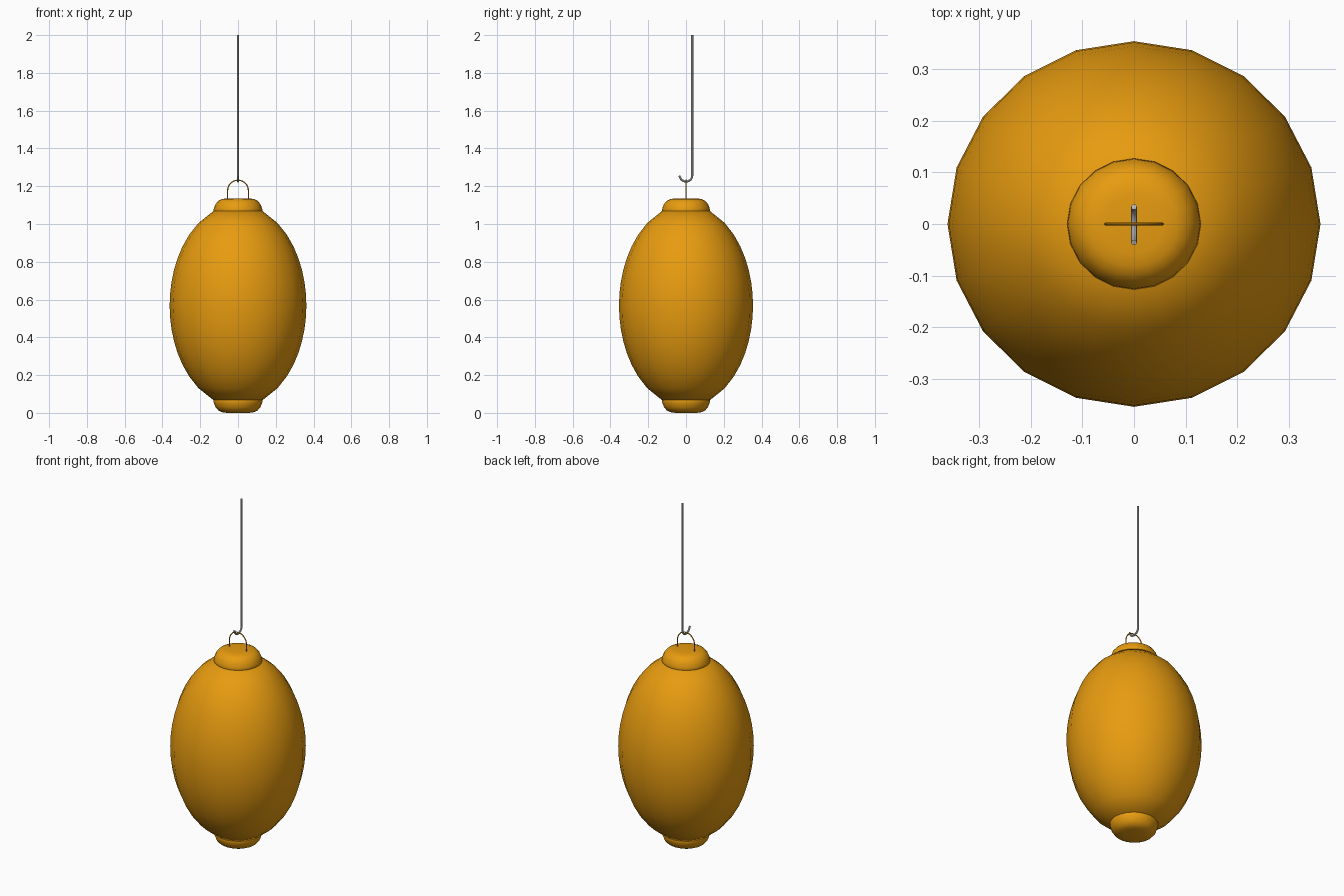
import bpy, bmesh
from math import sin, cos, pi, sqrt

if "Cube" in bpy.data.objects:
    bpy.data.objects.remove(bpy.data.objects["Cube"])

MID = 0.568          # height of the lantern's middle
SIDES = 20
Y_SCALE = 0.98       # the lantern is slightly narrower front to back


def material(name, rgb):
    m = bpy.data.materials.new(name)
    m.diffuse_color = (*rgb, 1)
    m.use_nodes = True
    m.node_tree.nodes["Principled BSDF"].inputs["Base Color"].default_value = m.diffuse_color
    return m


def add_object(name, bm, mat=None, angle=40):
    bmesh.ops.recalc_face_normals(bm, faces=bm.faces)
    me = bpy.data.meshes.new(name)
    bm.to_mesh(me)
    bm.free()
    ob = bpy.data.objects.new(name, me)
    bpy.context.collection.objects.link(ob)
    if mat:
        me.materials.append(mat)
    bpy.ops.object.select_all(action='DESELECT')
    ob.select_set(True)
    bpy.context.view_layer.objects.active = ob
    bpy.ops.object.shade_smooth_by_angle(angle=angle * pi / 180)
    return ob


def bridge(bm, rings):
    for a, b in zip(rings, rings[1:]):
        n = len(a)
        for i in range(n):
            j = (i + 1) % n
            bm.faces.new((a[i], a[j], b[j], b[i]))
    bm.faces.new(rings[0][::-1])
    bm.faces.new(rings[-1])


def lathe(name, profile, mat):
    bm = bmesh.new()
    rings = []
    for r, z in profile:
        rings.append([bm.verts.new((r * cos(2 * pi * i / SIDES),
                                    r * Y_SCALE * sin(2 * pi * i / SIDES), z))
                      for i in range(SIDES)])
    bridge(bm, rings)
    return add_object(name, bm, mat)


def wire(name, path, radius, plane, mat=None, sides=8):
    """Round wire along a flat path of (u, z) points; plane is 'x' or 'y'."""
    bm = bmesh.new()
    rings = []
    for k, (u, z) in enumerate(path):
        u0, z0 = path[max(k - 1, 0)]
        u1, z1 = path[min(k + 1, len(path) - 1)]
        d = sqrt((u1 - u0) ** 2 + (z1 - z0) ** 2)
        nu, nz = -(z1 - z0) / d, (u1 - u0) / d
        ring = []
        for i in range(sides):
            a = 2 * pi * i / sides
            p, q = radius * cos(a), radius * sin(a)
            pu, pz = u + nu * p, z + nz * p
            ring.append(bm.verts.new((pu, q, pz) if plane == 'x' else (q, pu, pz)))
        rings.append(ring)
    bridge(bm, rings)
    return add_object(name, bm, mat)


paper = material("orange_paper", (0.8, 0.33, 0.005))

# Paper body: stacked bands following an ellipse
body = []
for i in range(17):
    dz = -0.5 + i / 16
    body.append((0.362 * sqrt(1 - (dz / 0.536) ** 2), MID + dz))
lathe("lantern_body", body, paper)

# Rounded collars at the top and bottom
collar = [(0.122, 0.485), (0.130, 0.498), (0.128, 0.515), (0.119, 0.537),
          (0.105, 0.554), (0.085, 0.564), (0.058, 0.568)]
for name, s in (("top_collar", 1), ("bottom_collar", -1)):
    lathe(name, [(r, MID + s * h) for r, h in collar], paper)

# Thin wire bail
arch = [(-0.055, 1.12)]
arch += [(-0.055 * cos(pi * i / 16), 1.177 + 0.055 * sin(pi * i / 16)) for i in range(17)]
arch += [(0.055, 1.12)]
wire("wire_handle", arch, 0.003, 'x', paper)

# Hanging rod ending in a hook
hook = [(0.033, 2.0)]
hook += [(0.033 * cos(pi * i / 14), 1.255 - 0.03 * sin(pi * i / 14)) for i in range(14)]
hook += [(-0.036, 1.256)]
wire("hanging_hook", hook, 0.0055, 'y')
